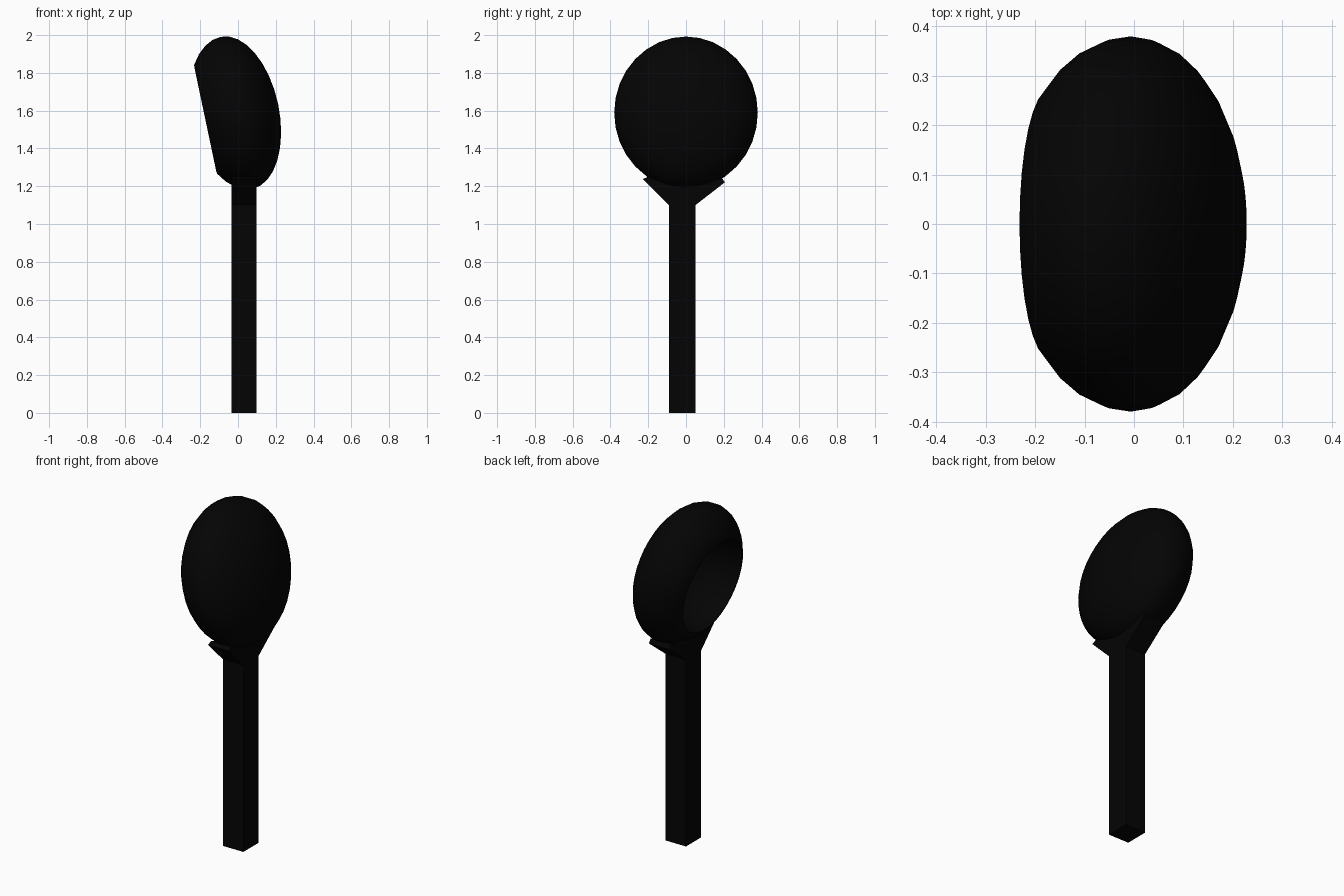
import bpy, bmesh, math
from mathutils import Vector

if "Cube" in bpy.data.objects:
    bpy.data.objects.remove(bpy.data.objects["Cube"])

mat = bpy.data.materials.new("black")
mat.diffuse_color = (0.0012, 0.0012, 0.0012, 1)
mat.use_nodes = True
mat.node_tree.nodes["Principled BSDF"].inputs["Base Color"].default_value = mat.diffuse_color


def finish(name, bm):
    bmesh.ops.recalc_face_normals(bm, faces=bm.faces[:])
    mesh = bpy.data.meshes.new(name)
    bm.to_mesh(mesh)
    bm.free()
    obj = bpy.data.objects.new(name, mesh)
    bpy.context.collection.objects.link(obj)
    mesh.materials.append(mat)
    return obj


# bowl head: lathed profile (height along facing axis, radius), tilted and oval
SEG = 32
tilt = math.radians(11.9)
centre = Vector((0.008, 0, 1.592))
facing = Vector((-math.cos(tilt), 0, -math.sin(tilt)))
length = Vector((-math.sin(tilt), 0, math.cos(tilt))) * 0.411
width = Vector((0, 0.38, 0))

# outside back, outside front up to the rim, then the hollow
BACK, MID, RIM_H, RIM_R, DENT = -0.209, 0.015, 0.183, 0.718, 0.3
profile = [(MID + (BACK - MID) * math.cos(a), math.sin(a))
           for a in (math.pi / 2 * i / 8 for i in range(1, 9))]
rim_angle = math.acos(RIM_R)
front = (RIM_H - MID) / math.sin(rim_angle)
profile += [(MID + front * math.sin(a), math.cos(a))
            for a in (rim_angle * i / 4 for i in range(1, 5))]
profile += [(RIM_H + 0.002, RIM_R - 0.03)]
profile += [(RIM_H - DENT * math.sin(a), (RIM_R - 0.04) * math.cos(a))
            for a in (math.pi / 2 * i / 8 for i in range(1, 8))]

bm = bmesh.new()
rings = []
for h, r in profile:
    rings.append([bm.verts.new(centre + facing * h
                               + length * r * math.cos(2 * math.pi * k / SEG)
                               + width * r * math.sin(2 * math.pi * k / SEG))
                  for k in range(SEG)])
for a, b in zip(rings, rings[1:]):
    for k in range(SEG):
        j = (k + 1) % SEG
        bm.faces.new((a[k], a[j], b[j], b[k]))
for ring, h in ((rings[0], BACK), (rings[-1], RIM_H - DENT)):
    pole = bm.verts.new(centre + facing * h)
    for k in range(SEG):
        bm.faces.new((ring[k], ring[(k + 1) % SEG], pole))
head = finish("bowl_head", bm)
bpy.context.view_layer.objects.active = head
head.select_set(True)
bpy.ops.object.shade_smooth_by_angle(angle=math.radians(80))


def prism(name, outline, x0, x1):
    bm = bmesh.new()
    face = bm.faces.new([bm.verts.new((x0, y, z)) for y, z in outline])
    ext = bmesh.ops.extrude_face_region(bm, geom=[face])
    bmesh.ops.translate(bm, vec=(x1 - x0, 0, 0),
                        verts=[v for v in ext["geom"] if isinstance(v, bmesh.types.BMVert)])
    return finish(name, bm)


# square handle flaring into a cradle under the head
prism("handle", [(-0.09, 0), (0.05, 0), (0.05, 1.1), (0.205, 1.22), (0.19, 1.245),
                 (0.1, 1.21), (0, 1.197), (-0.1, 1.21), (-0.2, 1.25),
                 (-0.23, 1.238), (-0.09, 1.1)], -0.035, 0.098)
